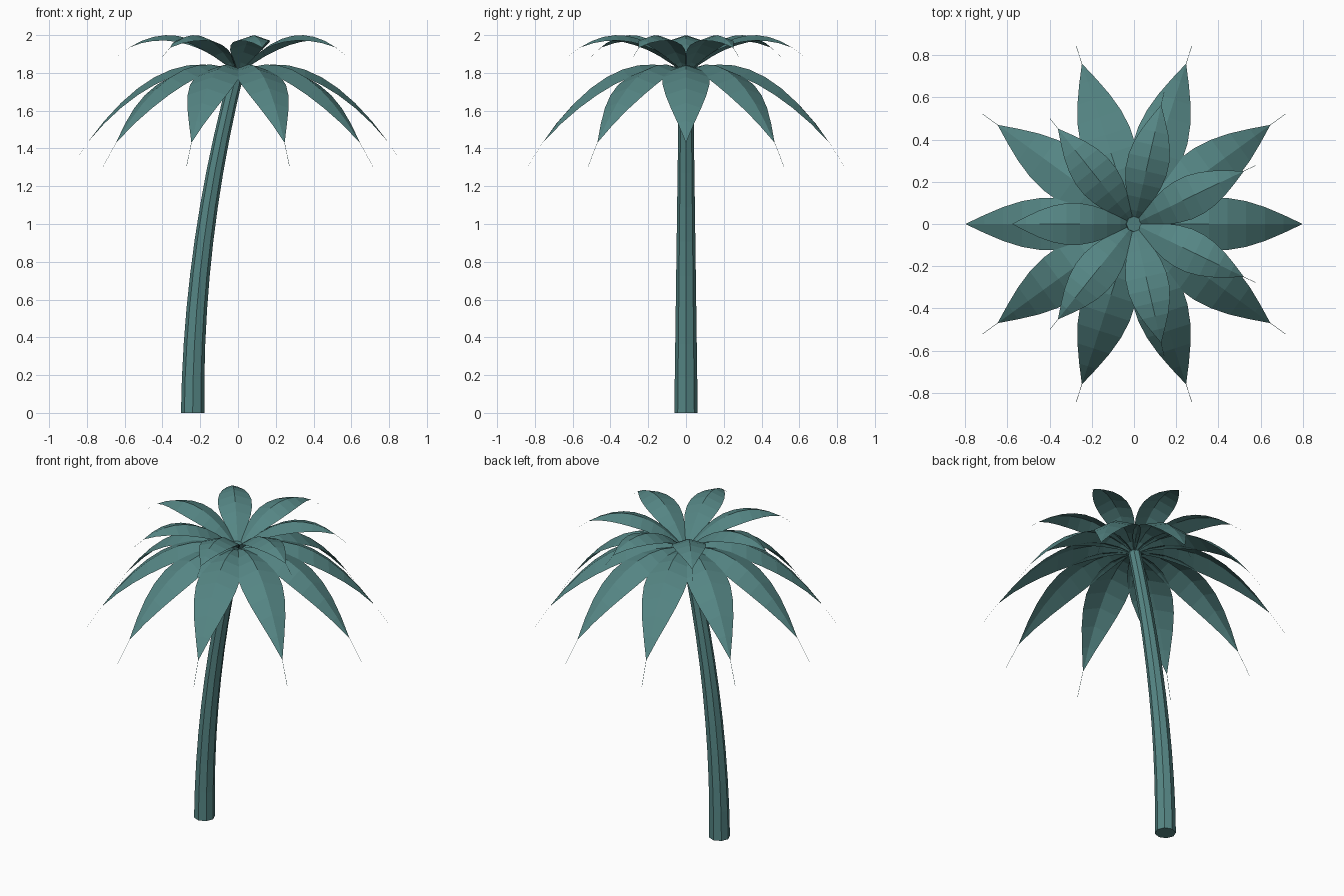
import bpy, bmesh, math
from mathutils import Matrix, Vector

cube = bpy.data.objects.get("Cube")
if cube:
    bpy.data.objects.remove(cube, do_unlink=True)

teal = bpy.data.materials.new("muted_teal")
teal.use_nodes = True
COLOR = (0.09, 0.235, 0.23, 1)
teal.diffuse_color = COLOR
teal.node_tree.nodes["Principled BSDF"].inputs["Base Color"].default_value = COLOR


def finish(bm, name):
    mesh = bpy.data.meshes.new(name)
    bm.to_mesh(mesh)
    bm.free()
    mesh.materials.append(teal)
    obj = bpy.data.objects.new(name, mesh)
    bpy.context.collection.objects.link(obj)
    return obj


# Curved, tapering eight-sided trunk
def build_trunk(height=1.825, lean=0.24, sides=8, steps=10):
    bm = bmesh.new()
    rings = []
    for i in range(steps + 1):
        t = i / steps
        tilt = math.atan(2 * lean * t / height)
        place = (Matrix.Translation((lean * (t * t - 1), 0, height * t))
                 @ Matrix.Rotation(tilt, 4, "Y"))
        radius = 0.062 - 0.025 * t
        rings.append([bm.verts.new(place @ Vector((
            radius * math.cos(math.tau * k / sides),
            radius * math.sin(math.tau * k / sides), 0))) for k in range(sides)])
    for low, high in zip(rings, rings[1:]):
        for k in range(sides):
            n = (k + 1) % sides
            bm.faces.new((low[k], low[n], high[n], high[k]))
    bm.faces.new(rings[0][::-1])
    bm.faces.new(rings[-1])
    finish(bm, "trunk")


# Arched frond, folded along its midrib and ending in a thread-like tip
def build_frond(name, angle, reach, peak_r, peak_z, bend, half_width, steps=10):
    bm = bmesh.new()
    turn = Matrix.Rotation(angle, 3, "Z")
    rows = []
    for i in range(steps + 1):
        t = i / steps
        r = reach * t
        z = peak_z - bend * (r - peak_r) ** 2
        w = half_width * math.sin(math.pi * min(t / 0.9, 1))
        w = max(w, 0.001)
        rows.append([bm.verts.new(turn @ Vector((r, s * w, z - abs(s) * 0.33 * w)))
                     for s in (-1, 0, 1)])
    for a, b in zip(rows, rows[1:]):
        for k in range(2):
            bm.faces.new((a[k], b[k], b[k + 1], a[k + 1]))
    finish(bm, name)


build_trunk()
for i in range(10):
    build_frond(f"lower_frond_{i + 1}", math.tau * i / 10,
                0.885, 0.2, 1.845, 1.16, 0.125)
for i in range(7):
    build_frond(f"upper_frond_{i + 1}", math.pi + math.tau * i / 7,
                0.64, 0.37, 2.0, 1.55, 0.1)
